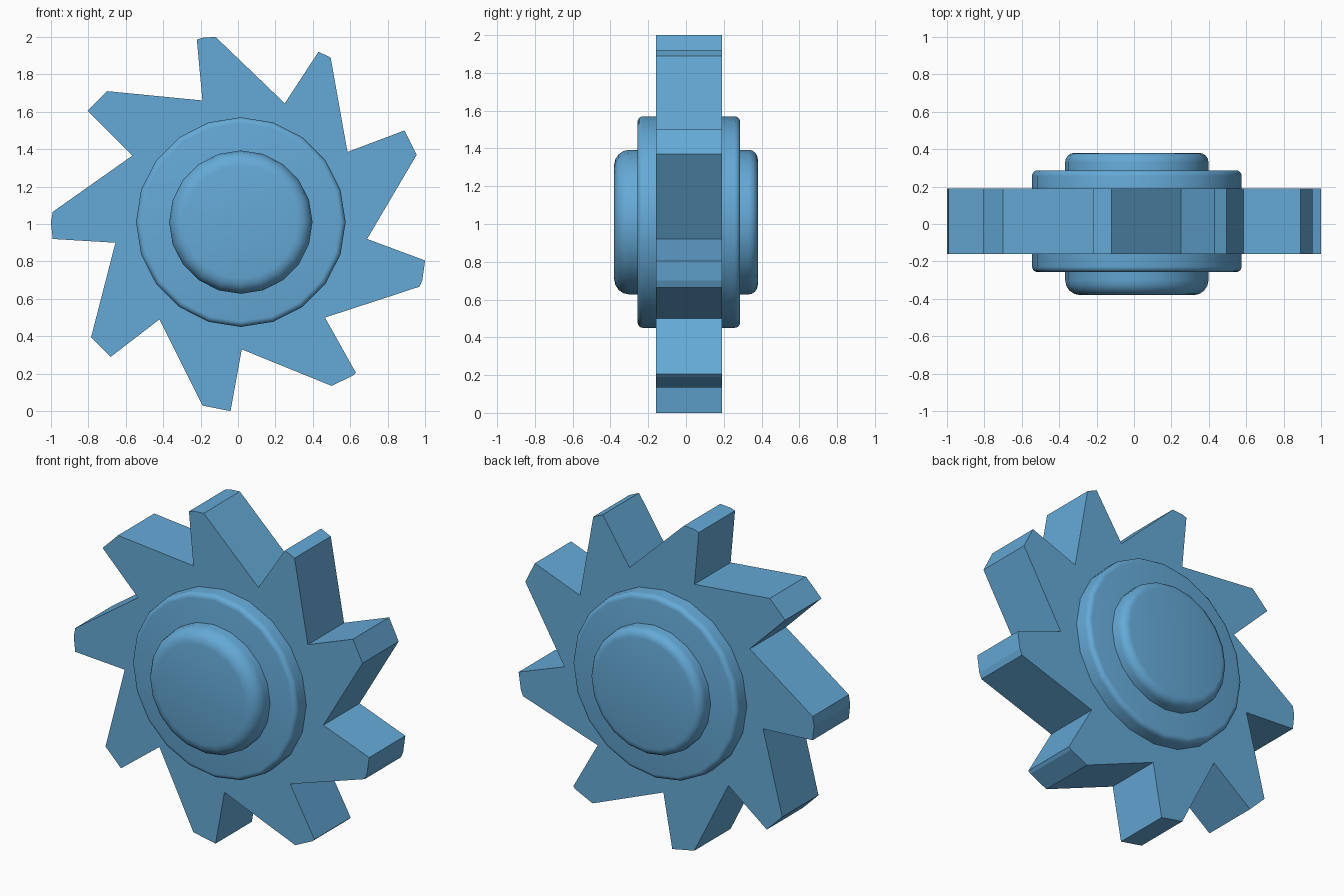
import bpy, bmesh, math

if "Cube" in bpy.data.objects:
    bpy.data.objects.remove(bpy.data.objects["Cube"])

CX, CZ, SIDES = 0.015, 1.01, 20


def make_object(name, bm, smooth):
    bmesh.ops.recalc_face_normals(bm, faces=bm.faces)
    mesh = bpy.data.meshes.new(name)
    bm.to_mesh(mesh)
    bm.free()
    for p in mesh.polygons:
        p.use_smooth = smooth
    obj = bpy.data.objects.new(name, mesh)
    bpy.context.collection.objects.link(obj)
    mat = bpy.data.materials.get("blue") or bpy.data.materials.new("blue")
    mat.diffuse_color = (0.13, 0.40, 0.68, 1)
    mat.use_nodes = True
    mat.node_tree.nodes["Principled BSDF"].inputs["Base Color"].default_value = mat.diffuse_color
    mesh.materials.append(mat)
    return obj


def rounded_disc(name, radius, y0, y1, round_front, round_back, steps=4):
    # Profile of (radius, y) with quarter-round corners, turned about the y axis
    prof = []
    for i in range(steps + 1):
        a = math.pi / 2 * i / steps
        prof.append((radius - round_front * (1 - math.sin(a)),
                     y0 + round_front * (1 - math.cos(a))))
    for i in range(steps + 1):
        a = math.pi / 2 * i / steps
        prof.append((radius - round_back * (1 - math.cos(a)),
                     y1 - round_back * (1 - math.sin(a))))
    bm = bmesh.new()
    rings = []
    for r, y in prof:
        rings.append([bm.verts.new((CX + r * math.cos(2 * math.pi * k / SIDES), y,
                                    CZ + r * math.sin(2 * math.pi * k / SIDES)))
                      for k in range(SIDES)])
    for a, b in zip(rings, rings[1:]):
        for k in range(SIDES):
            n = (k + 1) % SIDES
            bm.faces.new((a[k], a[n], b[n], b[k]))
    bm.faces.new(rings[0])
    bm.faces.new(rings[-1])
    return make_object(name, bm, True)


# Toothed wheel: hand-cut irregular outline (x, z), extruded through the thickness
outline = [
    (-0.22, 1.985), (-0.19, 1.995), (-0.12, 2.0), (0.25, 1.645),
    (0.43, 1.92), (0.495, 1.89), (0.585, 1.385),
    (0.89, 1.50), (0.955, 1.37), (0.69, 0.92),
    (1.0, 0.805), (0.985, 0.70), (0.97, 0.665), (0.465, 0.50),
    (0.63, 0.205), (0.615, 0.19), (0.50, 0.135), (0.02, 0.33),
    (-0.04, 0.0), (-0.19, 0.03), (-0.42, 0.49),
    (-0.68, 0.29), (-0.785, 0.395), (-0.655, 0.90),
    (-0.99, 0.92), (-1.0, 1.01), (-0.99, 1.065), (-0.565, 1.365),
    (-0.805, 1.605), (-0.70, 1.71), (-0.19, 1.66),
]
bm = bmesh.new()
face = bm.faces.new([bm.verts.new((x, -0.16, z)) for x, z in outline])
ext = bmesh.ops.extrude_face_region(bm, geom=[face], use_keep_orig=True)
bmesh.ops.translate(bm, vec=(0, 0.35, 0),
                    verts=[v for v in ext["geom"] if isinstance(v, bmesh.types.BMVert)])
make_object("toothed_wheel", bm, False)

# Wide collar and central hub, both showing on front and back
rounded_disc("collar", 0.56, -0.257, 0.287, 0.03, 0.03)
rounded_disc("hub", 0.383, -0.38, 0.38, 0.08, 0.05)
